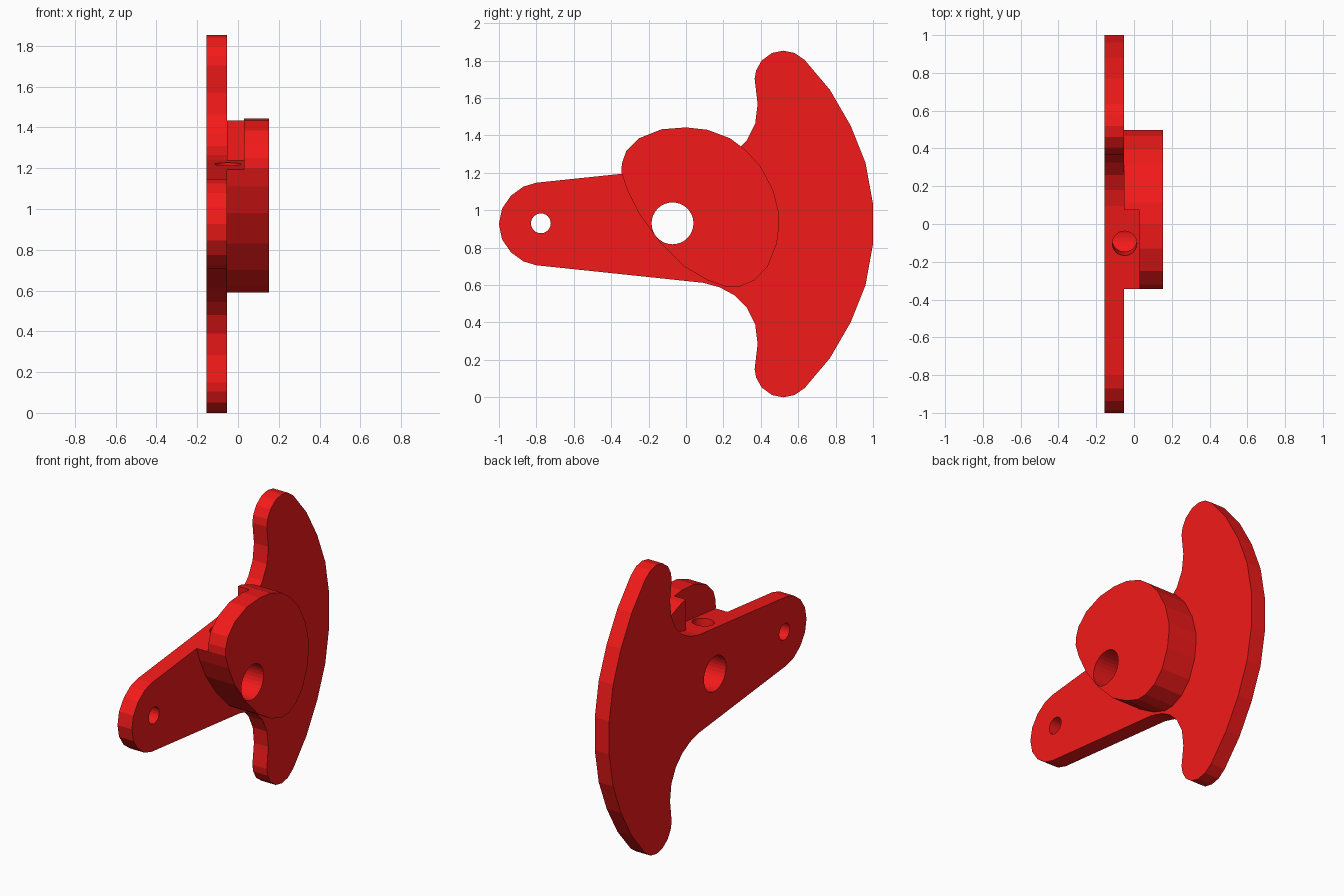
import bpy, bmesh
from math import sin, cos, pi, atan2

if "Cube" in bpy.data.objects:
    bpy.data.objects.remove(bpy.data.objects["Cube"])

MID = 0.9265           # height of the symmetry axis
PLATE = (-0.155, -0.053)


def prism(name, pts, x0, x1):
    """Extrude a (y, z) outline along x."""
    bm = bmesh.new()
    face = bm.faces.new([bm.verts.new((x0, y, z)) for y, z in pts])
    ext = bmesh.ops.extrude_face_region(bm, geom=[face])
    moved = [v for v in ext["geom"] if isinstance(v, bmesh.types.BMVert)]
    bmesh.ops.translate(bm, verts=moved, vec=(x1 - x0, 0, 0))
    bmesh.ops.recalc_face_normals(bm, faces=bm.faces)
    me = bpy.data.meshes.new(name)
    bm.to_mesh(me)
    bm.free()
    ob = bpy.data.objects.new(name, me)
    bpy.context.collection.objects.link(ob)
    return ob


def circle(cy, cz, r, n):
    return [(cy + r * cos(2 * pi * i / n), cz + r * sin(2 * pi * i / n)) for i in range(n)]


def combine(target, other, operation):
    """Apply a boolean and discard the helper object."""
    other.hide_render = True
    mod = target.modifiers.new("bool", 'BOOLEAN')
    mod.operation = operation
    mod.solver = 'EXACT'
    mod.object = other
    bpy.context.view_layer.objects.active = target
    bpy.ops.object.modifier_apply(modifier=mod.name)
    bpy.data.objects.remove(other)


# Anchor-shaped plate: lower half outline, mirrored about the axis
half = [(-1.0, MID), (-0.984, 0.845), (-0.936, 0.775), (-0.87, 0.727), (-0.80, 0.706),
        (0.094, 0.612), (0.18, 0.588), (0.26, 0.545), (0.325, 0.48), (0.37, 0.39),
        (0.383, 0.285), (0.367, 0.15), (0.375, 0.105), (0.405, 0.052), (0.46, 0.012),
        (0.52, 0.0), (0.58, 0.012), (0.635, 0.05), (0.77, 0.21), (0.88, 0.40),
        (0.96, 0.60), (1.0, 0.82)]
outline = half + [(y, 2 * MID - z) for y, z in reversed(half[1:])]
lever = prism("lever_plate", outline, *PLATE)

# Teardrop cam on the +x side
cam = prism("cam", [
    (-0.345, 1.20), (-0.343, 1.25), (-0.32, 1.315), (-0.25, 1.385), (-0.13, 1.433),
    (0.0, 1.443), (0.115, 1.43), (0.235, 1.385), (0.315, 1.325), (0.395, 1.24),
    (0.465, 1.11), (0.498, 0.98), (0.498, 0.92), (0.485, 0.82), (0.437, 0.70),
    (0.367, 0.626), (0.287, 0.592), (0.217, 0.59), (0.115, 0.626), (-0.01, 0.70),
    (-0.14, 0.83), (-0.25, 0.98), (-0.315, 1.11)], PLATE[1], 0.153)

# Relief in the cam, level with the plate's sloping upper edge
slope = 0.094 / 0.894


def edge_z(y):
    return 2 * MID - 0.706 + (y + 0.80) * slope


combine(cam, prism("relief_cutter", [(-0.6, edge_z(-0.6)), (0.075, edge_z(0.075)),
                                     (0.075, 1.7), (-0.6, 1.7)], -0.3, 0.03), 'DIFFERENCE')
combine(lever, cam, 'UNION')

# Shaft bore and pin hole
combine(lever, prism("bore_cutter", circle(-0.072, 0.93, 0.112, 32), -0.4, 0.4), 'DIFFERENCE')
combine(lever, prism("pin_cutter", circle(-0.776, 0.93, 0.053, 24), -0.4, 0.4), 'DIFFERENCE')

# Set-screw hole from the sloping edge down into the bore
tilt = atan2(slope, 1)
bpy.ops.mesh.primitive_cylinder_add(
    vertices=24, radius=0.065, depth=0.4, rotation=(tilt, 0, 0),
    location=(-0.05, -0.072 - 0.2 * sin(tilt), 0.93 + 0.2 * cos(tilt)))
combine(lever, bpy.context.object, 'DIFFERENCE')

# Red paint
red = bpy.data.materials.new("red")
red.diffuse_color = (0.9, 0.01, 0.01, 1)
red.use_nodes = True
red.node_tree.nodes["Principled BSDF"].inputs["Base Color"].default_value = red.diffuse_color
lever.data.materials.clear()
lever.data.materials.append(red)
for p in lever.data.polygons:
    p.material_index = 0
